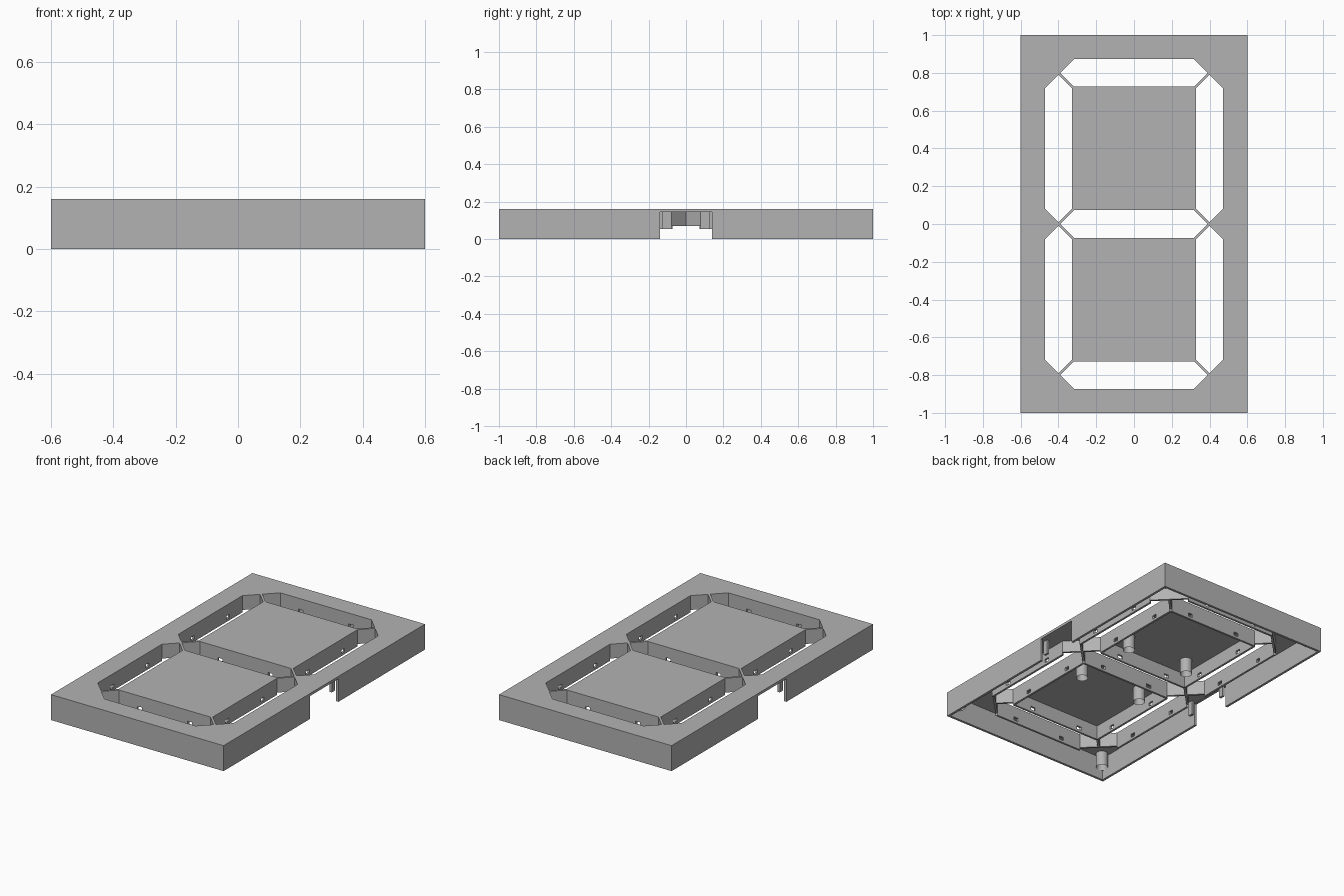
import bpy, bmesh
from mathutils import Vector

if "Cube" in bpy.data.objects:
    bpy.data.objects.remove(bpy.data.objects["Cube"], do_unlink=True)

TOP, UNDER = 0.16, 0.145      # cover plate
WALL = 0.013                  # light-well wall thickness
WELL_Z, END_Z = 0.055, 0.07   # lower edges of long walls and of slanted ends

grey = bpy.data.materials.new("plain_grey")
grey.use_nodes = True
colour = (0.45, 0.45, 0.45, 1)
grey.diffuse_color = colour
grey.node_tree.nodes["Principled BSDF"].inputs["Base Color"].default_value = colour


def finish(name, bm, helper=False):
    bmesh.ops.recalc_face_normals(bm, faces=bm.faces)
    mesh = bpy.data.meshes.new(name)
    bm.to_mesh(mesh)
    bm.free()
    mesh.materials.append(grey)
    ob = bpy.data.objects.new(name, mesh)
    bpy.context.collection.objects.link(ob)
    if helper:
        ob.hide_render = True
        ob.hide_viewport = True
        ob.display_type = 'WIRE'
    return ob


def prism(bm, outline, z0, z1):
    low = [bm.verts.new((p[0], p[1], z0)) for p in outline]
    high = [bm.verts.new((p[0], p[1], z1)) for p in outline]
    bm.faces.new(low)
    bm.faces.new(high)
    n = len(low)
    for i in range(n):
        j = (i + 1) % n
        bm.faces.new((low[i], low[j], high[j], high[i]))


def block(bm, x0, x1, y0, y1, z0, z1):
    prism(bm, [(x0, y0), (x1, y0), (x1, y1), (x0, y1)], z0, z1)


def hexagon(centre, tip, half, side, upright):
    """Counter-clockwise segment outline; tip and side are half lengths."""
    pts = [(tip, 0), (side, half), (-side, half),
           (-tip, 0), (-side, -half), (side, -half)]
    if upright:
        pts = [(-b, a) for a, b in pts]
    return [Vector(p) + Vector(centre) for p in pts]


def offset(pts, d):
    """Push a convex outline outward by d with mitred corners."""
    out = []
    for i, p in enumerate(pts):
        a = (p - pts[i - 1]).normalized()
        b = (pts[(i + 1) % len(pts)] - p).normalized()
        na, nb = Vector((a.y, -a.x)), Vector((b.y, -b.x))
        out.append(p + (na + nb) * d / (1 + na.dot(nb)))
    return out


# Seven segment outlines
segments = {}
for label, y in (("top", 0.8), ("middle", 0), ("bottom", -0.8)):
    segments[label] = hexagon((0, y), 0.39, 0.073, 0.317, False)
for side, x in (("left", 0.4), ("right", -0.4)):
    for label, y in (("upper", 0.4), ("lower", -0.4)):
        segments[label + "_" + side] = hexagon((x, y), 0.39, 0.072, 0.318, True)

# Case: hollow box with segment windows and side notches
bm = bmesh.new()
block(bm, -0.6, 0.6, -1, 1, 0, TOP)
case = finish("case", bm)
cutters = []
bm = bmesh.new()
block(bm, -0.585, 0.585, -0.985, 0.985, -0.1, UNDER)
cutters.append(finish("cavity_cutter", bm, True))
bm = bmesh.new()
block(bm, -0.8, 0.8, -0.14, 0.14, -0.2, UNDER - 0.001)
cutters.append(finish("notch_cutter", bm, True))
bm = bmesh.new()
for outline in segments.values():
    prism(bm, outline, 0.1, 0.3)
cutters.append(finish("window_cutter", bm, True))
for cutter in cutters:
    mod = case.modifiers.new(cutter.name, 'BOOLEAN')
    mod.operation = 'DIFFERENCE'
    mod.solver = 'EXACT'
    mod.object = cutter

# Light wells: mitred walls, the long ones pierced by two small slots
for label, inner in segments.items():
    outer = offset(inner, WALL)
    bm = bmesh.new()
    for i in range(6):
        j = (i + 1) % 6
        p, q, P, Q = inner[i], inner[j], outer[i], outer[j]
        if i not in (1, 4):
            prism(bm, [p, q, Q, P], END_Z, UNDER)
            continue
        cuts = [0, 0.2, 0.25, 0.75, 0.8, 1]
        for k in range(5):
            a, b = cuts[k], cuts[k + 1]
            quad = [p.lerp(q, a), p.lerp(q, b), P.lerp(Q, b), P.lerp(Q, a)]
            if k % 2:
                prism(bm, quad, WELL_Z, 0.07)
                prism(bm, quad, 0.092, UNDER)
            else:
                prism(bm, quad, WELL_Z, UNDER)
    finish(label + "_light_well", bm)


# Hollow screw posts under the panels and in the corners
def post(name, x, y, r=0.036, bore=0.02, z0=0.053):
    bpy.ops.mesh.primitive_cylinder_add(
        vertices=24, radius=r, depth=UNDER - z0, location=(x, y, (UNDER + z0) / 2))
    ob = bpy.context.object
    ob.name = name
    ob.data.materials.append(grey)
    bm = bmesh.new()
    bm.from_mesh(ob.data)
    end = [f for f in bm.faces if f.normal.z < -0.9]
    bmesh.ops.inset_region(bm, faces=end, thickness=r - bore)
    bmesh.ops.translate(bm, verts=end[0].verts, vec=(0, 0, 0.07))
    bm.to_mesh(ob.data)
    bm.free()
    bpy.ops.object.shade_smooth_by_angle()


for sx, side in ((1, "left"), (-1, "right")):
    for sy, end in ((1, "back"), (-1, "front")):
        post(f"panel_post_{end}_{side}", sx * 0.22, sy * 0.215)
        post(f"corner_post_{end}_{side}", sx * 0.548, sy * 0.948)
        # Guide ribs beside the notches
        bm = bmesh.new()
        xs = sorted((sx * 0.55, sx * 0.565))
        ys = sorted((sy * 0.125, sy * 0.155))
        block(bm, *xs, *ys, WELL_Z, UNDER)
        finish(f"notch_rib_{end}_{side}", bm)
